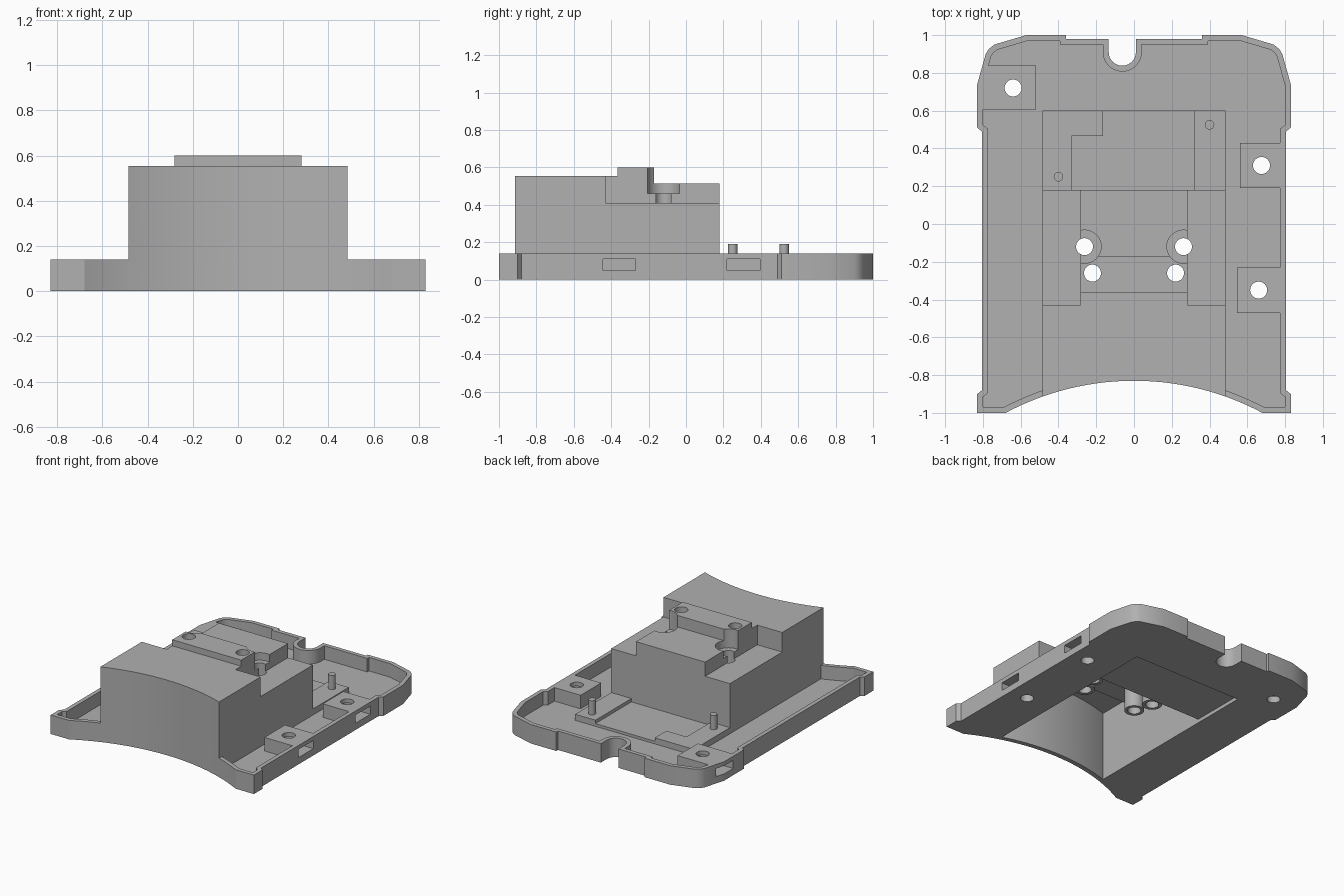
import bpy, bmesh, math
from mathutils import Vector

if "Cube" in bpy.data.objects:
    bpy.data.objects.remove(bpy.data.objects["Cube"], do_unlink=True)

grey = bpy.data.materials.new("plain_grey")
grey.use_nodes = True
grey.diffuse_color = (0.44, 0.44, 0.44, 1)
grey.node_tree.nodes["Principled BSDF"].inputs["Base Color"].default_value = grey.diffuse_color


def prism(name, pts, z0, z1):
    """Extrude a counter-clockwise outline between two heights."""
    bm = bmesh.new()
    face = bm.faces.new([bm.verts.new((x, y, z0)) for x, y in pts])
    ext = bmesh.ops.extrude_face_region(bm, geom=[face])
    bmesh.ops.translate(bm, vec=(0, 0, z1 - z0),
                        verts=[v for v in ext["geom"] if isinstance(v, bmesh.types.BMVert)])
    bmesh.ops.recalc_face_normals(bm, faces=bm.faces)
    mesh = bpy.data.meshes.new(name)
    bm.to_mesh(mesh)
    bm.free()
    mesh.materials.append(grey)
    ob = bpy.data.objects.new(name, mesh)
    bpy.context.collection.objects.link(ob)
    return ob


def box(x0, x1, y0, y1, z0, z1):
    return prism("block", [(x0, y0), (x1, y0), (x1, y1), (x0, y1)], z0, z1)


def cylinder(x, y, r, z0, z1, name="cylinder", n=32):
    ring = [(x + r * math.cos(k * math.tau / n), y + r * math.sin(k * math.tau / n))
            for k in range(n)]
    return prism(name, ring, z0, z1)


def combine(ob, other, op):
    """Apply a boolean and discard the second object."""
    mod = ob.modifiers.new("combine", 'BOOLEAN')
    mod.object, mod.operation, mod.solver = other, op, 'EXACT'
    bpy.context.view_layer.objects.active = ob
    bpy.ops.object.modifier_apply(modifier=mod.name)
    bpy.data.objects.remove(other, do_unlink=True)
    return ob


def cut(ob, other):
    return combine(ob, other, 'DIFFERENCE')


def add(ob, other):
    return combine(ob, other, 'UNION')


def clipped(pts, z0, z1, x0, x1, y0, y1):
    """The part of an extruded outline that lies within a rectangle."""
    return combine(prism("clipped", pts, z0, z1),
                   box(x0, x1, y0, y1, z0 - 1, z1 + 1), 'INTERSECT')


def inset(pts, d):
    """Mitred inward offset of a counter-clockwise outline."""
    out = []
    for i, p in enumerate(pts):
        p = Vector(p)
        a = (p - Vector(pts[i - 1])).normalized()
        b = (Vector(pts[(i + 1) % len(pts)]) - p).normalized()
        na, nb = Vector((-a.y, a.x)), Vector((-b.y, b.x))
        out.append(tuple(p + (na + nb) * d / (1 + na.dot(nb))))
    return out


# Tray outline: concave front, notched flanks, chamfered rear, cable notch
half, sag, steps = 0.68, 0.17, 28
radius = (half ** 2 + sag ** 2) / (2 * sag)
sweep = math.asin(half / radius)
front = []
for k in range(steps + 1):
    t = sweep * (2 * k / steps - 1)
    front.append((radius * math.sin(t), -1 + sag - radius + radius * math.cos(t)))
flank = [(0.83, -1), (0.83, -0.9), (0.805, -0.88), (0.805, 0.49), (0.83, 0.51),
         (0.83, 0.74), (0.785, 0.9), (0.77, 0.925), (0.74, 0.95), (0.57, 1),
         (0.36, 1), (0.36, 0.98)]
notch = [(-0.062 + 0.072 * math.cos(k * math.pi / 16),
          0.91 - 0.072 * math.sin(k * math.pi / 16)) for k in range(17)]
notch = [(notch[0][0], 0.98)] + notch + [(notch[-1][0], 0.98)]
outline = front + flank + notch + [(-x, y) for x, y in reversed(flank)]

# Shallow tray
tray = prism("tray_and_housing", outline, 0, 0.14)
cut(tray, prism("tray_recess", inset(outline, 0.031), 0.04, 0.4))

# Stepped housing sharing the curved front wall
W, C = 0.485, 0.282
housing = clipped(outline, 0, 0.6, -W, W, -1.2, 0.18)
cut(housing, box(-1, 1, -1.2, -0.365, 0.555, 1))
cut(housing, box(-C, C, -0.17, 1, 0.515, 1))
for x0, x1 in ((-1, -C), (C, 1)):
    cut(housing, box(x0, x1, -0.43, 1, 0.41, 1))
    cut(housing, box(x0, x1, -0.44, 1, 0.555, 1))
add(tray, housing)

# Low plate behind the housing with raised pads for the pins
add(tray, box(-W, W, 0.1, 0.6, 0.01, 0.06))
add(tray, box(0.32, W, 0.1, 0.6, 0.02, 0.085))
add(tray, prism("corner_pad", [(-W, 0.1), (-0.33, 0.1), (-0.33, 0.465), (-0.165, 0.465),
                               (-0.165, 0.6), (-W, 0.6)], 0.02, 0.085))

# Screw pads flush with the rim
for rect in ((0.56, 1, 0.19, 0.43), (0.545, 1, -0.47, -0.23), (-1, -0.52, 0.605, 0.84)):
    add(tray, clipped(outline, 0, 0.14, *rect))

# Hollow underside following the housing
inner = inset(outline, 0.035)
V = W - 0.035
for y_end, top in ((0.565, 0.027), (0.145, 0.375), (-0.465, 0.52)):
    cut(tray, clipped(inner, -0.2, top, -V, V, -1.2, y_end))

# Screw bosses inside the housing, with counterbores and through holes
bosses = [(s * x, y) for s in (-1, 1) for x, y in ((0.22, -0.26), (0.262, -0.12))]
for x, y in bosses:
    add(tray, cylinder(x, y, 0.068, 0.19, 0.4))
for s in (-1, 1):
    cut(tray, cylinder(s * 0.262, -0.12, 0.088, 0.46, 0.8))
for x, y in bosses + [(0.675, 0.31), (0.66, -0.35), (-0.64, 0.72)]:
    cut(tray, cylinder(x, y, 0.045, -0.3, 0.9))

# Nut slots through the side walls
for rect in ((0.59, 1, 0.22, 0.395), (0.575, 1, -0.445, -0.27), (-1, -0.56, 0.635, 0.81)):
    cut(tray, box(*rect, 0.05, 0.11))

# Locating pins
pins = [cylinder(x, y, 0.025, 0.08, 0.19, name, 24)
        for x, y, name in ((0.4, 0.525, "left_pin"), (-0.4, 0.25, "right_pin"))]

bpy.ops.object.select_all(action='DESELECT')
for ob in [tray] + pins:
    ob.select_set(True)
bpy.context.view_layer.objects.active = tray
bpy.ops.object.shade_smooth_by_angle(angle=math.radians(25))
